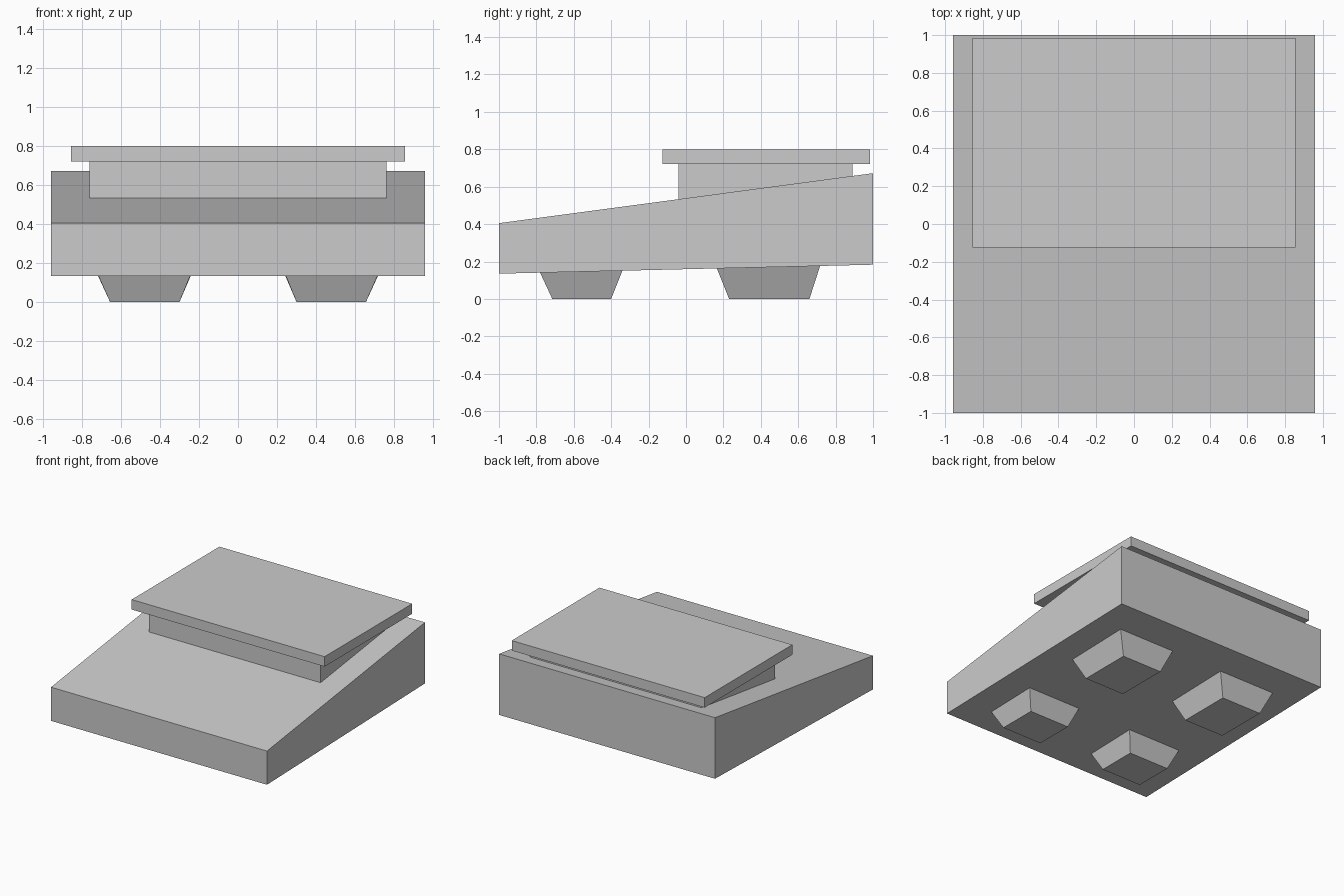
import bpy

if "Cube" in bpy.data.objects:
    bpy.data.objects.remove(bpy.data.objects["Cube"])


def top_z(y):
    return 0.405 + (y + 1) * 0.1335


def under_z(y):
    return 0.135 + (y + 1) * 0.024


def hexahedron(name, low, high):
    """Solid between two matching four-corner loops (both counter-clockwise)."""
    faces = [(3, 2, 1, 0), (4, 5, 6, 7)]
    faces += [(i, (i + 1) % 4, (i + 1) % 4 + 4, i + 4) for i in range(4)]
    mesh = bpy.data.meshes.new(name)
    mesh.from_pydata(low + high, [], faces)
    obj = bpy.data.objects.new(name, mesh)
    bpy.context.collection.objects.link(obj)
    return obj


def loop(x0, x1, y0, y1, height):
    return [(x, y, height(y)) for x, y in ((x0, y0), (x1, y0), (x1, y1), (x0, y1))]


# Wedge-shaped body
hexahedron("body", loop(-0.957, 0.957, -1, 1, under_z),
           loop(-0.957, 0.957, -1, 1, top_z))

# Riser resting on the slope, and the flat plate above it
hexahedron("riser", loop(-0.76, 0.76, -0.04, 0.89, top_z),
           loop(-0.76, 0.76, -0.04, 0.89, lambda y: 0.72))
hexahedron("top_plate", loop(-0.855, 0.855, -0.125, 0.985, lambda y: 0.72),
           loop(-0.855, 0.855, -0.125, 0.985, lambda y: 0.80))

# Tapered feet, mirrored left to right
for name, base_y, top_y, top_x in (
        ("front_feet", (-0.715, -0.40), (-0.78, -0.34), (0.243, 0.717)),
        ("back_feet", (0.23, 0.66), (0.165, 0.717), (0.23, 0.73))):
    foot = hexahedron(name, loop(0.30, 0.655, *base_y, lambda y: 0.0),
                      loop(*top_x, *top_y, under_z))
    foot.modifiers.new("mirror", 'MIRROR').use_mirror_merge = False
